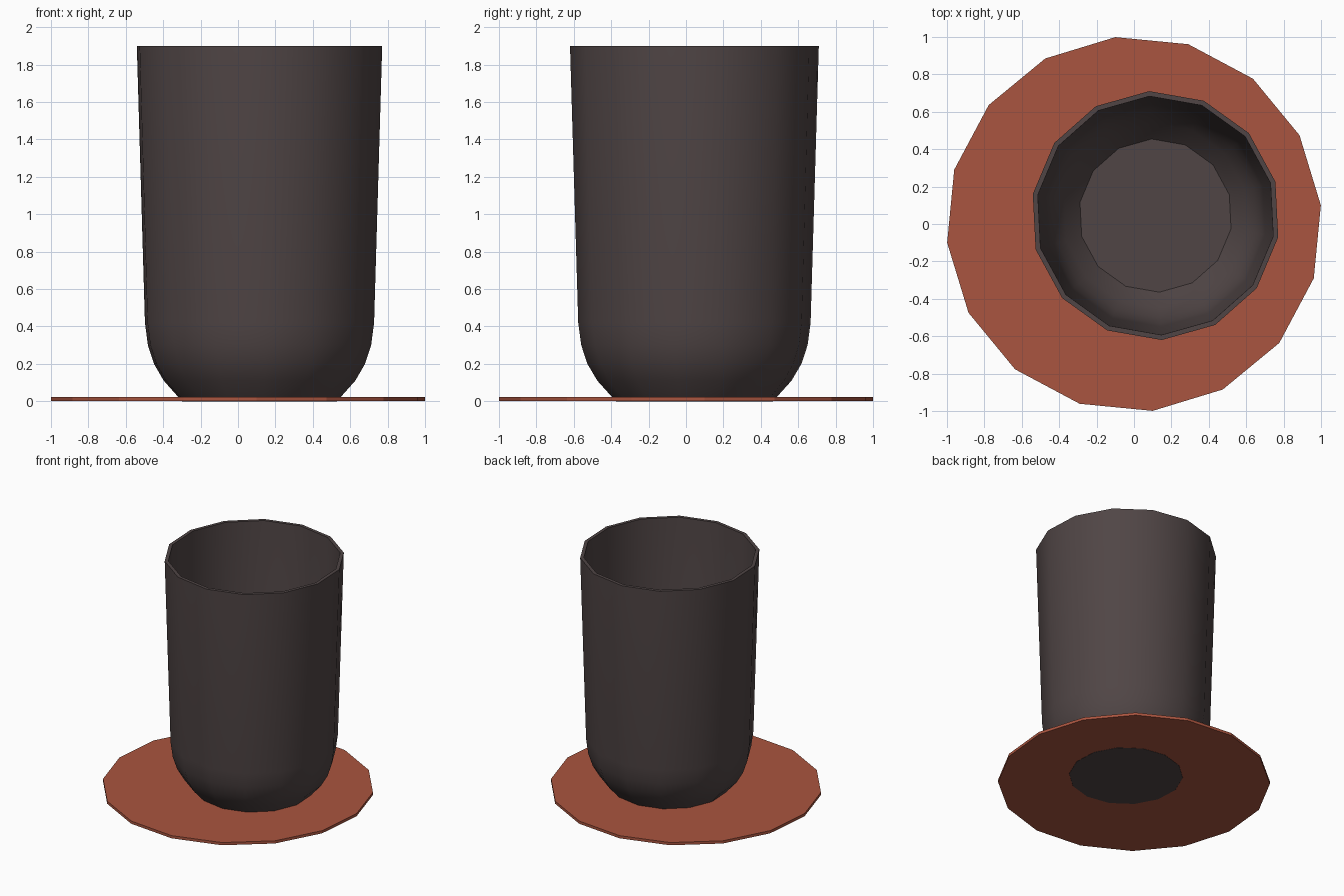
import bpy, bmesh
from math import cos, sin, pi, radians

if "Cube" in bpy.data.objects:
    bpy.data.objects.remove(bpy.data.objects["Cube"])


def lathe(name, profile, sides, turn, centre, color, smooth):
    """Spin an (r, z) profile into a solid, capping both ends."""
    bm = bmesh.new()
    rings = []
    for r, z in profile:
        rings.append([bm.verts.new((centre[0] + r * cos(turn + 2 * pi * i / sides),
                                    centre[1] + r * sin(turn + 2 * pi * i / sides), z))
                      for i in range(sides)])
    for a, b in zip(rings, rings[1:]):
        for i in range(sides):
            j = (i + 1) % sides
            bm.faces.new((a[i], a[j], b[j], b[i]))
    bm.faces.new(rings[0][::-1])
    bm.faces.new(rings[-1])
    bmesh.ops.recalc_face_normals(bm, faces=bm.faces)
    mesh = bpy.data.meshes.new(name)
    bm.to_mesh(mesh)
    bm.free()
    obj = bpy.data.objects.new(name, mesh)
    bpy.context.collection.objects.link(obj)
    mat = bpy.data.materials.new(name + "_material")
    mat.diffuse_color = color
    mat.use_nodes = True
    mat.node_tree.nodes["Principled BSDF"].inputs["Base Color"].default_value = mat.diffuse_color
    mesh.materials.append(mat)
    if smooth:
        bpy.ops.object.select_all(action='DESELECT')
        obj.select_set(True)
        bpy.context.view_layer.objects.active = obj
        bpy.ops.object.shade_smooth_by_angle(angle=radians(40))
    return obj


# Flat 16-sided coaster
lathe("coaster", [(1.004, 0.0), (1.004, 0.022)], 16, radians(5.7),
      (0, 0), (0.40, 0.09, 0.05, 1), False)

# Tumbler: outer wall up to the rim, then the inner wall down to the floor
outer = [(0.42, -0.001), (0.52, 0.11), (0.573, 0.2), (0.606, 0.3),
         (0.622, 0.42), (0.666, 1.9)]
inner = [(0.639, 1.9), (0.595, 0.42), (0.579, 0.3), (0.547, 0.21),
         (0.497, 0.125), (0.41, 0.03)]
lathe("tumbler", outer + inner, 14, radians(-9.96),
      (0.115, 0.045), (0.08, 0.06, 0.06, 1), True)
